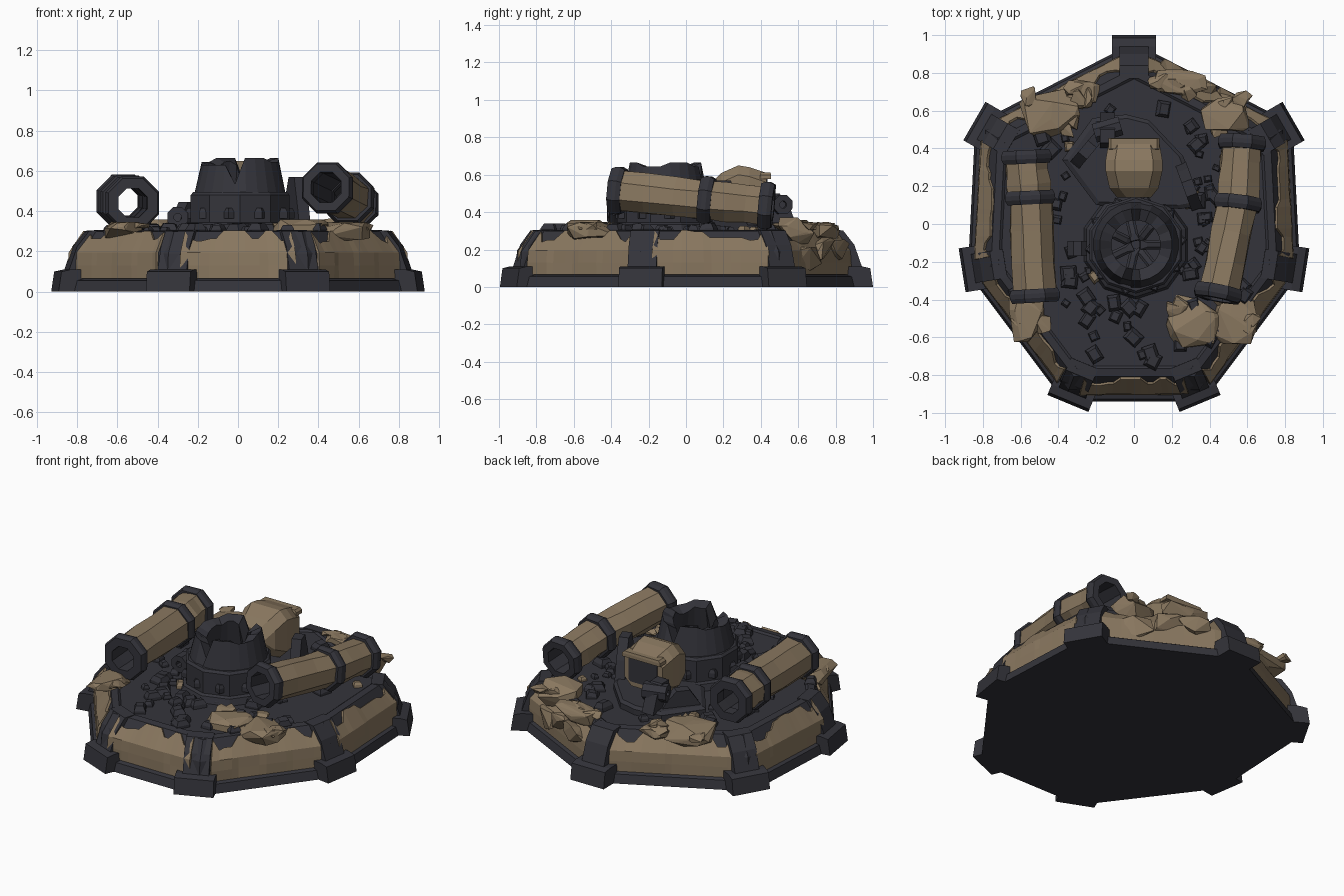
import bpy, bmesh, math, random
from mathutils import Vector, Matrix

random.seed(7)
if "Cube" in bpy.data.objects:
    bpy.data.objects.remove(bpy.data.objects["Cube"])


def material(name, rgb):
    m = bpy.data.materials.new(name)
    m.use_nodes = True
    m.diffuse_color = (*rgb, 1)
    m.node_tree.nodes["Principled BSDF"].inputs["Base Color"].default_value = (*rgb, 1)
    return m


DARK = material("dark metal", (0.034, 0.034, 0.043))
TAN = material("worn tan paint", (0.25, 0.185, 0.115))


def finish(name, bm, mat, matrix=None):
    bmesh.ops.recalc_face_normals(bm, faces=bm.faces)
    me = bpy.data.meshes.new(name)
    bm.to_mesh(me)
    bm.free()
    me.materials.append(mat)
    ob = bpy.data.objects.new(name, me)
    bpy.context.collection.objects.link(ob)
    if matrix:
        ob.matrix_world = matrix
    return ob


def loft(name, rings, mat, matrix=None, loop=False):
    bm = bmesh.new()
    rows = [[bm.verts.new(p) for p in ring] for ring in rings]
    pairs = list(zip(rows, rows[1:])) + ([(rows[-1], rows[0])] if loop else [])
    for a, b in pairs:
        for i in range(len(a)):
            j = (i + 1) % len(a)
            bm.faces.new((a[i], a[j], b[j], b[i]))
    if not loop:
        bm.faces.new(rows[0])
        bm.faces.new(rows[-1])
    return finish(name, bm, mat, matrix)


def circle(r, z, n, wobble=0):
    out = []
    for i in range(n):
        a = 2 * math.pi * (i + 0.5) / n
        q = r + random.uniform(-wobble, wobble)
        out.append(Vector((q * math.cos(a), q * math.sin(a), z)))
    return out


def prism(name, profile, width, mat, matrix):
    """Extrude an (x, z) profile along local y."""
    rings = [[(x, s * width / 2, z) for x, z in profile] for s in (-1, 1)]
    return loft(name, rings, mat, matrix)


def box(name, loc, size, mat, rot=0, taper=0.8, tilt=0):
    rings = [[(sx * size[0] / 2 * t, sy * size[1] / 2 * t, z * size[2])
              for sx, sy in ((-1, -1), (1, -1), (1, 1), (-1, 1))]
             for t, z in ((1, -0.5), (1, 0.1), (taper, 0.5))]
    m = Matrix.Translation(loc) @ Matrix.Rotation(rot, 4, 'Z') @ Matrix.Rotation(tilt, 4, 'X')
    return loft(name, rings, mat, m)


def rock(name, loc, size, mat, rot=0, points=22):
    bm = bmesh.new()
    for _ in range(points):
        d = Vector([random.gauss(0, 1) for _ in range(3)]).normalized()
        bm.verts.new([max(-0.42, min(0.42, c * 0.56)) * s for c, s in zip(d, size)])
    res = bmesh.ops.convex_hull(bm, input=bm.verts)
    loose = {g for g in res["geom_interior"] if isinstance(g, bmesh.types.BMVert)}
    bmesh.ops.delete(bm, geom=list(loose), context='VERTS')
    return finish(name, bm, mat, Matrix.Translation(loc) @ Matrix.Rotation(rot, 4, 'Z'))


# Seven-sided base, lofted from scaled outlines
right = [(0.37, -0.94), (0.88, -0.26), (0.84, 0.53)]
outline = [Vector(p) for p in right + [(0, 0.96)] + [(-x, y) for x, y in reversed(right)]]
WALL = [(0.95, 0.065), (0.935, 0.19), (0.86, 0.298)]
steps = [(1, 0), (0.985, 0.055)] + WALL + [(0.815, 0.305), (0.8, 0.295)]
loft("base", [[(p.x * s, p.y * s, z) for p in outline] for s, z in steps], DARK)


# Painted wall panels with chipped upper edges
def wall_point(a, b, u, v):
    k = min(int(v * 2), 1)
    t = v * 2 - k
    s = WALL[k][0] * (1 - t) + WALL[k + 1][0] * t
    z = WALL[k][1] * (1 - t) + WALL[k + 1][1] * t
    p = a.lerp(b, u) * s
    return Vector((p.x, p.y, z))


for e in range(7):
    a, b = outline[e], outline[(e + 1) % 7]
    n = 16
    bm = bmesh.new()
    normal = Vector(((b - a).y, -(b - a).x, 0.12)).normalized()
    top, bulge, rows = 0.95, 0.01, []
    for i in range(n + 1):
        if i % 2 == 0:
            top = random.choice((0.99, 1.0, 0.97, 0.82))
        if i % 4 == 0:
            bulge = random.uniform(0.008, 0.016)
        if i in (1, 2, n - 2, n - 1):
            top = random.uniform(0.7, 0.85)
        u = 0.08 + 0.84 * i / n + random.uniform(-0.01, 0.01)
        rows.append([bm.verts.new(wall_point(a, b, u, v) + normal * d) for v, d in (
            (0.0, 0.006), (0.25, bulge), (0.5, bulge + 0.003), (top, 0.008))])
    for r0, r1 in zip(rows, rows[1:]):
        for k in range(3):
            bm.faces.new((r0[k], r1[k], r1[k + 1], r0[k + 1]))
    panel = finish("wall_panel", bm, TAN)
    mod = panel.modifiers.new("thickness", 'SOLIDIFY')
    mod.thickness, mod.offset = 0.014, 0

# Corner buttresses: wide foot and sloped column
FOOT = [(0, 0), (-0.015, 0.1), (-0.06, 0.11), (-0.2, 0.11), (-0.22, 0)]
COLUMN = [(-0.045, 0.05), (-0.06, 0.11), (-0.1, 0.225), (-0.16, 0.302), (-0.23, 0.307),
          (-0.235, 0.2), (-0.2, 0.05)]
posts = [(0, 1.0, 90)]
for x, y, deg in ((0.845, 0.545, 30), (0.91, -0.245, -9), (0.35, -0.95, -67.5)):
    posts += [(x, y, deg), (-x, y, 180 - deg)]
for x, y, deg in posts:
    m = Matrix.Translation((x, y, 0)) @ Matrix.Rotation(math.radians(deg), 4, 'Z')
    prism("buttress_foot", FOOT, 0.235, DARK, m)
    prism("buttress_column", COLUMN, 0.155, DARK, m)

# Broken central turret with open notched crown
TC = Matrix.Translation((0.01, -0.11, 0))
loft("turret_ring", [circle(r, z, 10) for r, z in (
    (0.29, 0.29), (0.275, 0.335), (0.258, 0.345), (0.258, 0.48), (0.245, 0.495),
    (0.19, 0.495), (0.17, 0.36))], DARK, TC)
N = 24
crown = [circle(r, z, N) for r, z in ((0.23, 0.48), (0.192, 0.665), (0.13, 0.65), (0.165, 0.46))]
for i in range(N):
    drop = 0.0 if i % 6 < 3 else 0.02
    if 12 <= i <= 16:
        drop = 0.035
    if i in (5, 17):
        drop = 0.13
    crown[1][i].z -= drop
    crown[2][i].z -= drop + random.uniform(0, 0.03)
loft("turret_crown", crown, DARK, TC, loop=True)
for i in range(10):
    ang = math.tau * i / 10 + 0.1
    box("turret_rivet", (0.01 + 0.245 * math.cos(ang), -0.11 + 0.245 * math.sin(ang), 0.39),
        (0.04, 0.04, 0.05), DARK, ang + math.pi / 4, 0.6)
for i in range(7):
    ang = math.tau * i / 7
    box("turret_shard", (0.01 + 0.09 * math.cos(ang), -0.11 + 0.09 * math.sin(ang), 0.5),
        (0.05, 0.14, 0.025), DARK, ang + math.pi / 2, 0.5, random.uniform(-0.5, 0.5))


# Hollow pipes with dark lining and collars
def tube(name, p0, p1, outer, inner, mat, wobble=0.0, cuts=1, bevel=0.0):
    p0, p1 = Vector(p0), Vector(p1)
    length = (p1 - p0).length
    rings = [circle(outer - (bevel if k in (0, cuts) else 0), length * k / cuts, 8, wobble)
             for k in range(cuts + 1)]
    rings += [circle(inner, length, 8), circle(inner, 0, 8)]
    rot = (p1 - p0).to_track_quat('Z', 'Y').to_matrix().to_4x4()
    loft(name, rings, mat, Matrix.Translation(p0) @ rot, loop=True)


def pipe(name, points, ways, outer, inner):
    for p, q in zip(points, points[1:]):
        tube(name + "_body", p, q, outer, inner, TAN, wobble=0.01, cuts=3)
        tube(name + "_lining", p, q, inner + 0.005, inner - 0.003, DARK)
    for p, d in zip(points, ways):
        p, d = Vector(p), Vector(d).normalized() * 0.036
        tube(name + "_collar", p - d, p + d, outer + 0.024, inner - 0.006, DARK, cuts=3, bevel=0.012)


pipe("right_pipe", [(-0.525, -0.38, 0.44), (-0.55, 0.14, 0.445), (-0.57, 0.355, 0.45)],
     [(-0.06, 1, 0), (-0.05, 1, 0), (-0.05, 1, 0)], 0.12, 0.084)
pipe("left_pipe", [(0.445, -0.365, 0.515), (0.55, 0.11, 0.465), (0.572, 0.43, 0.435)],
     [(0.2, 1, -0.1), (0.12, 1, -0.1), (0.07, 1, -0.1)], 0.113, 0.088)

# Fallen head: rounded tan block with a dark rear opening
HEAD = Matrix.Translation((0, 0.29, 0.5))
sections = [(0.09, -0.15, 0.06), (0.13, -0.1, 0.11), (0.15, -0.01, 0.15),
            (0.15, 0.05, 0.14), (0.135, 0.14, 0.11)]


def frame(w, y, h, cut=0.05):
    q = [(w, h - cut), (w - cut, h)]
    q += [(-x, z) for x, z in reversed(q)]
    q += [(x, -z) for x, z in reversed(q)]
    return [(x, y, z) for x, z in q]


loft("head_block", [frame(*s) for s in sections], TAN, HEAD)
loft("head_opening", [frame(0.1, y, 0.08, 0.012) for y in (0.137, 0.146)], DARK, HEAD)
box("head_brow", (0, 0.425, 0.595), (0.27, 0.06, 0.035), TAN, 0, 0.9)

# Dark cradle around the head: floor plate, side arms, hinge
cradle = [(-0.38, 0.34), (-0.2, 0.1), (0.25, 0.08), (0.36, 0.1), (0.26, 0.36), (0.08, 0.55),
          (-0.04, 0.58), (-0.22, 0.56)]
loft("cradle_plate", [[(x * s, 0.32 + (y - 0.32) * s, z) for x, y in cradle]
                      for s, z in ((1, 0.285), (1, 0.33), (0.92, 0.345))], DARK)
ARM = [(-0.13, 0), (0.13, 0), (0.09, 0.13), (0.03, 0.25), (-0.05, 0.25), (-0.1, 0.1)]
for x, y, h, deg in ((0.29, 0.2, 1.0, 110), (-0.24, 0.4, 0.5, 50)):
    prism("cradle_arm", [(px, z * h) for px, z in ARM], 0.06, DARK,
          Matrix.Translation((x, y, 0.32)) @ Matrix.Rotation(math.radians(deg), 4, 'Z'))
prism("rear_bracket", [(-0.09, 0), (0.1, 0), (0.06, 0.11), (0.01, 0.17), (-0.06, 0.17)], 0.08, DARK,
      Matrix.Translation((-0.14, 0.49, 0.33)) @ Matrix.Rotation(math.pi / 2, 4, 'Z'))
tube("hinge", (-0.21, 0.48, 0.44), (-0.07, 0.52, 0.44), 0.055, 0.02, DARK)
tube("floor_hinge", (-0.3, -0.17, 0.37), (-0.3, -0.09, 0.37), 0.055, 0.02, DARK)

# Tan rubble heaps
heaps = [(0.31, -0.53, 0.32, 0.32, 0.14), (0.54, -0.5, 0.28, 0.32, 0.11),
         (-0.57, -0.5, 0.22, 0.3, 0.11), (-0.44, 0.58, 0.36, 0.28, 0.14),
         (0.48, 0.57, 0.28, 0.24, 0.17), (0.25, 0.75, 0.34, 0.16, 0.1),
         (-0.27, 0.7, 0.2, 0.14, 0.07)]
for x, y, w, d, h in heaps:
    rock("rubble_heap", (x, y, 0.3), (w, d, h), TAN, random.uniform(-0.3, 0.3))
    for _ in range(3):
        rock("rubble_chip", (x + random.uniform(-0.4, 0.4) * w, y + random.uniform(-0.4, 0.4) * d, 0.325),
             (0.13, 0.1, 0.05), TAN, random.uniform(0, 3), 12)
for x, y, z in ((0.36, 0.73, 0.2), (0.22, 0.8, 0.2), (0.52, 0.65, 0.15)):
    rock("fallen_slab", (x, y, z), (0.24, 0.1, 0.15), TAN, -0.5, 14)

# Small scattered debris on the deck
placed = 0
while placed < 80:
    ang, rad = random.uniform(0, math.tau), random.uniform(0.32, 0.72)
    x, y = rad * math.cos(ang), rad * math.sin(ang) - 0.02
    if abs(x) > 0.64 or (abs(x) < 0.25 and 0 < y < 0.58):
        continue
    s = random.choice((0.04, 0.05, 0.065, 0.085))
    box("debris", (x, y, 0.305), (s, s * random.uniform(0.7, 1), s * 0.8),
        TAN if placed % 14 == 0 else DARK, random.uniform(0, 3), 0.65, random.uniform(-0.2, 0.2))
    placed += 1
